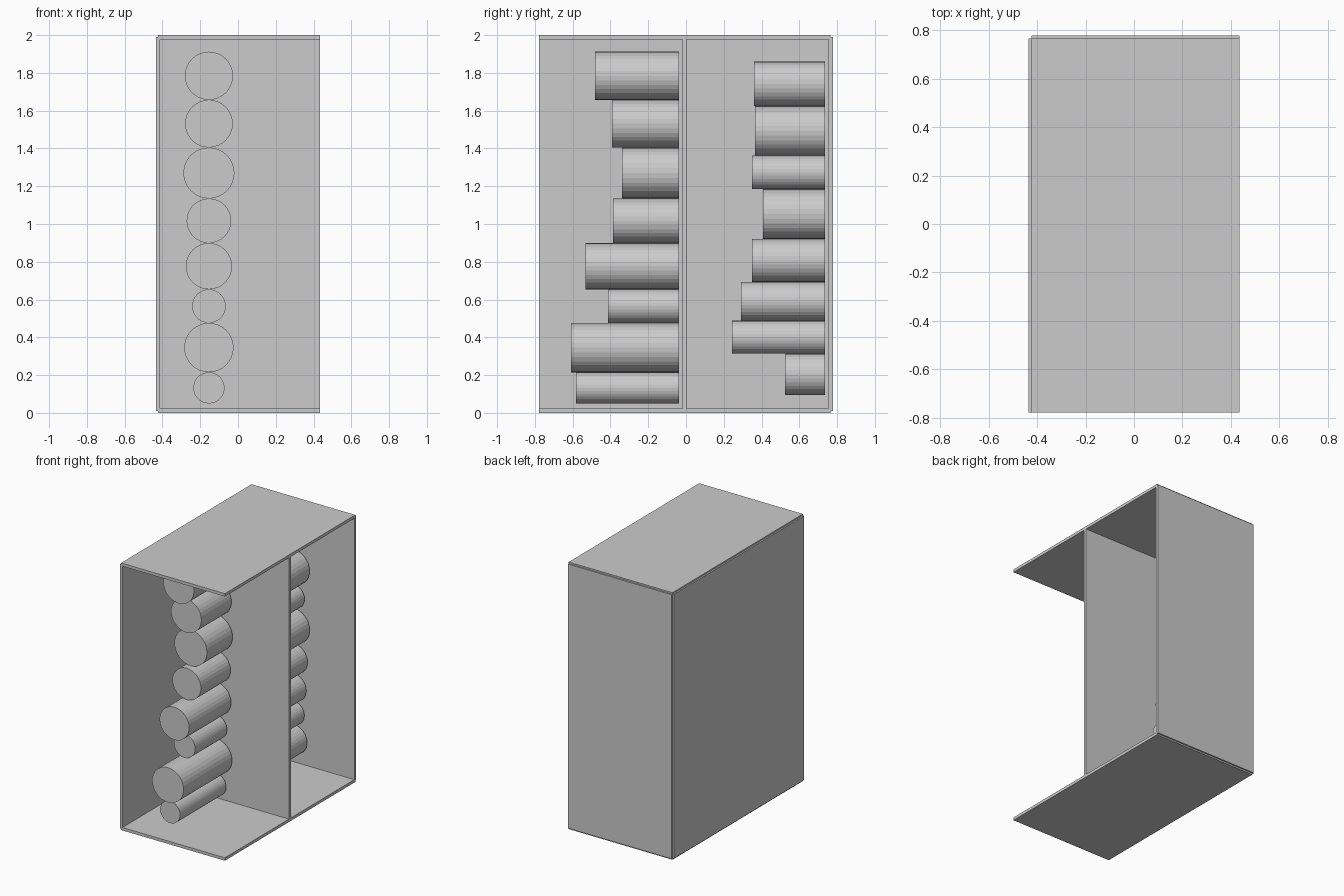
import bpy
import math

cube = bpy.data.objects.get("Cube")
if cube:
    bpy.data.objects.remove(cube, do_unlink=True)

grey = bpy.data.materials.new("light_grey")
grey.use_nodes = True
colour = (0.6, 0.6, 0.6, 1)
grey.diffuse_color = colour
grey.node_tree.nodes["Principled BSDF"].inputs["Base Color"].default_value = colour

W, D, H = 0.435, 0.777, 2.0   # half width, half depth, height
T = 0.022                     # panel thickness
HALF = T / 2                  # panels lap halfway into each other


def panel(name, low, high):
    """Box between two opposite corners."""
    centre = [(a + b) / 2 for a, b in zip(low, high)]
    bpy.ops.mesh.primitive_cube_add(size=1, location=centre)
    obj = bpy.context.object
    obj.name = name
    obj.scale = [b - a for a, b in zip(low, high)]
    bpy.ops.object.transform_apply(location=False, rotation=False, scale=True)
    obj.data.materials.append(grey)


def roll_stack(name, x, end, base, rolls):
    """Column of touching cylinders lying along y, each given as (diameter, near end)."""
    z = base
    for i, (diameter, start) in enumerate(rolls, 1):
        bpy.ops.mesh.primitive_cylinder_add(
            vertices=32, radius=diameter / 2, depth=end - start,
            location=(x, (start + end) / 2, z + diameter / 2),
            rotation=(math.pi / 2, 0, 0))
        bpy.context.object.name = f"{name}_{i}"
        bpy.context.object.data.materials.append(grey)
        z += diameter


# Open case: floor, roof, side wall, back wall and middle divider
panel("floor", (HALF - W, -D, 0), (W, D - HALF, T))
panel("roof", (HALF - W, -D, H - T), (W, D - HALF, H))
panel("side_wall", (-W, -D, HALF), (T - W, D - HALF, H - HALF))
panel("back_wall", (HALF - W, D - T, HALF), (W, D, H - HALF))
panel("divider", (HALF - W, -0.019, HALF), (W, 0.003, H - HALF))

# Two columns of stacked rolls, listed from the bottom up
roll_stack("front_roll", -0.154, -0.037, 0.05, [
    (0.165, -0.583), (0.261, -0.61), (0.178, -0.413), (0.245, -0.533),
    (0.236, -0.387), (0.27, -0.34), (0.252, -0.393), (0.255, -0.483)])
roll_stack("back_roll", -0.053, 0.737, 0.094, [
    (0.22, 0.525), (0.174, 0.244), (0.206, 0.292), (0.227, 0.35),
    (0.263, 0.408), (0.178, 0.35), (0.262, 0.366), (0.235, 0.361)])
